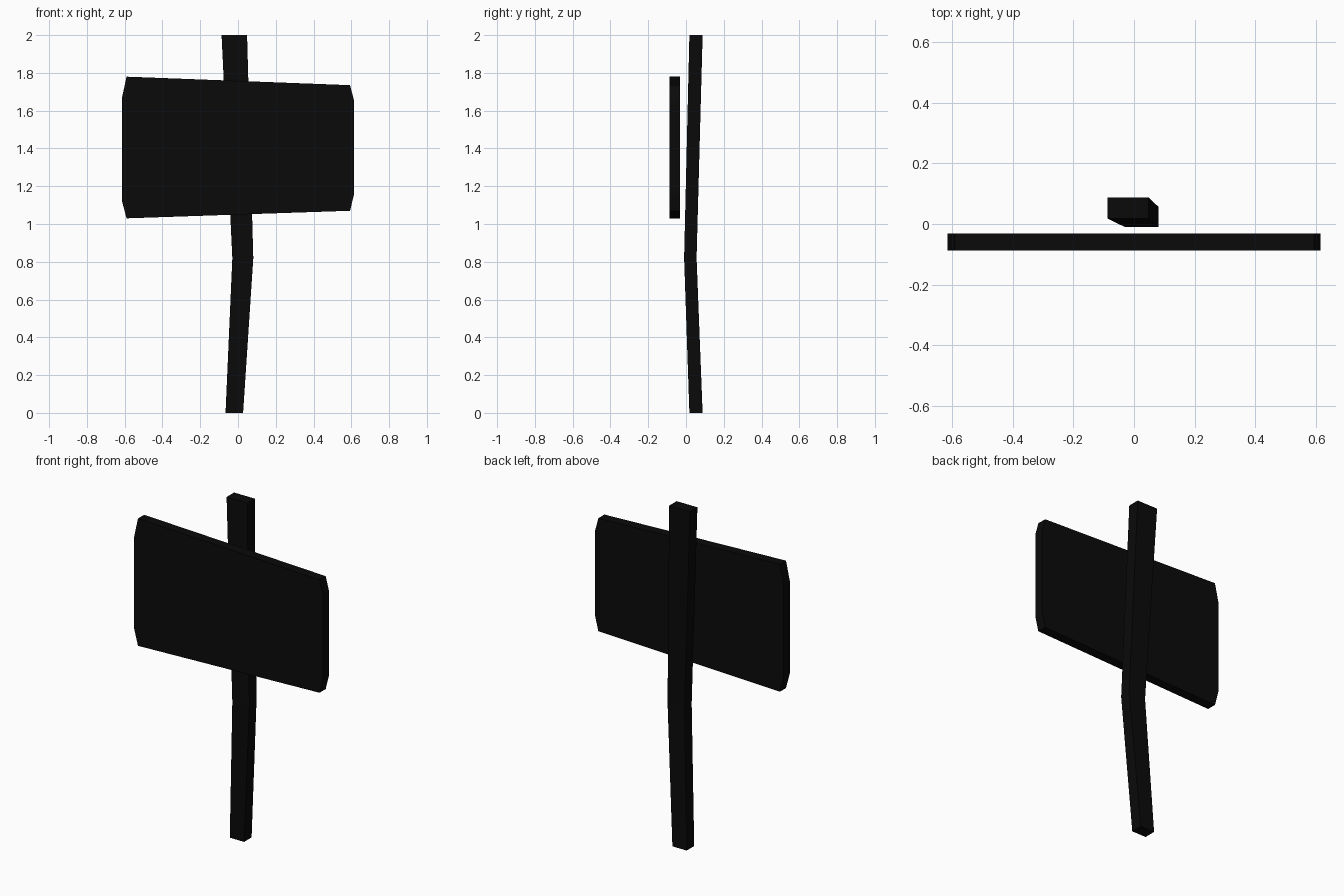
import bpy, bmesh

if "Cube" in bpy.data.objects:
    bpy.data.objects.remove(bpy.data.objects["Cube"])

mat = bpy.data.materials.new("dark_paint")
mat.diffuse_color = (0.003, 0.003, 0.003, 1)
mat.use_nodes = True
mat.node_tree.nodes["Principled BSDF"].inputs["Base Color"].default_value = mat.diffuse_color


def loft(name, rings):
    """Skin a closed solid through rings with equal point counts."""
    bm = bmesh.new()
    loops = [[bm.verts.new(p) for p in ring] for ring in rings]
    n = len(loops[0])
    for a, b in zip(loops, loops[1:]):
        for i in range(n):
            j = (i + 1) % n
            bm.faces.new((a[i], a[j], b[j], b[i]))
    bm.faces.new(loops[0])
    bm.faces.new(loops[-1])
    bmesh.ops.recalc_face_normals(bm, faces=bm.faces[:])
    mesh = bpy.data.meshes.new(name)
    bm.to_mesh(mesh)
    bm.free()
    mesh.materials.append(mat)
    obj = bpy.data.objects.new(name, mesh)
    bpy.context.collection.objects.link(obj)
    return obj


def section(x0, x1, y0, y1, z):
    return [(x0, y0, z), (x1, y0, z), (x1, y1, z), (x0, y1, z)]


# Crooked post: foot, bend, top
loft("post", [
    section(-0.066, 0.027, 0.018, 0.088, 0.0),
    section(-0.030, 0.081, -0.010, 0.056, 0.82),
    section(-0.087, 0.048, 0.018, 0.088, 2.0),
])

# Sign board: tapered panel with clipped corners, standing just off the post
outline = [(-0.615, 1.125), (-0.59, 1.03), (0.593, 1.07), (0.614, 1.155),
           (0.614, 1.655), (0.593, 1.735), (-0.59, 1.78), (-0.615, 1.665)]
loft("sign_board", [[(x, y, z) for x, z in outline] for y in (-0.088, -0.031)])
